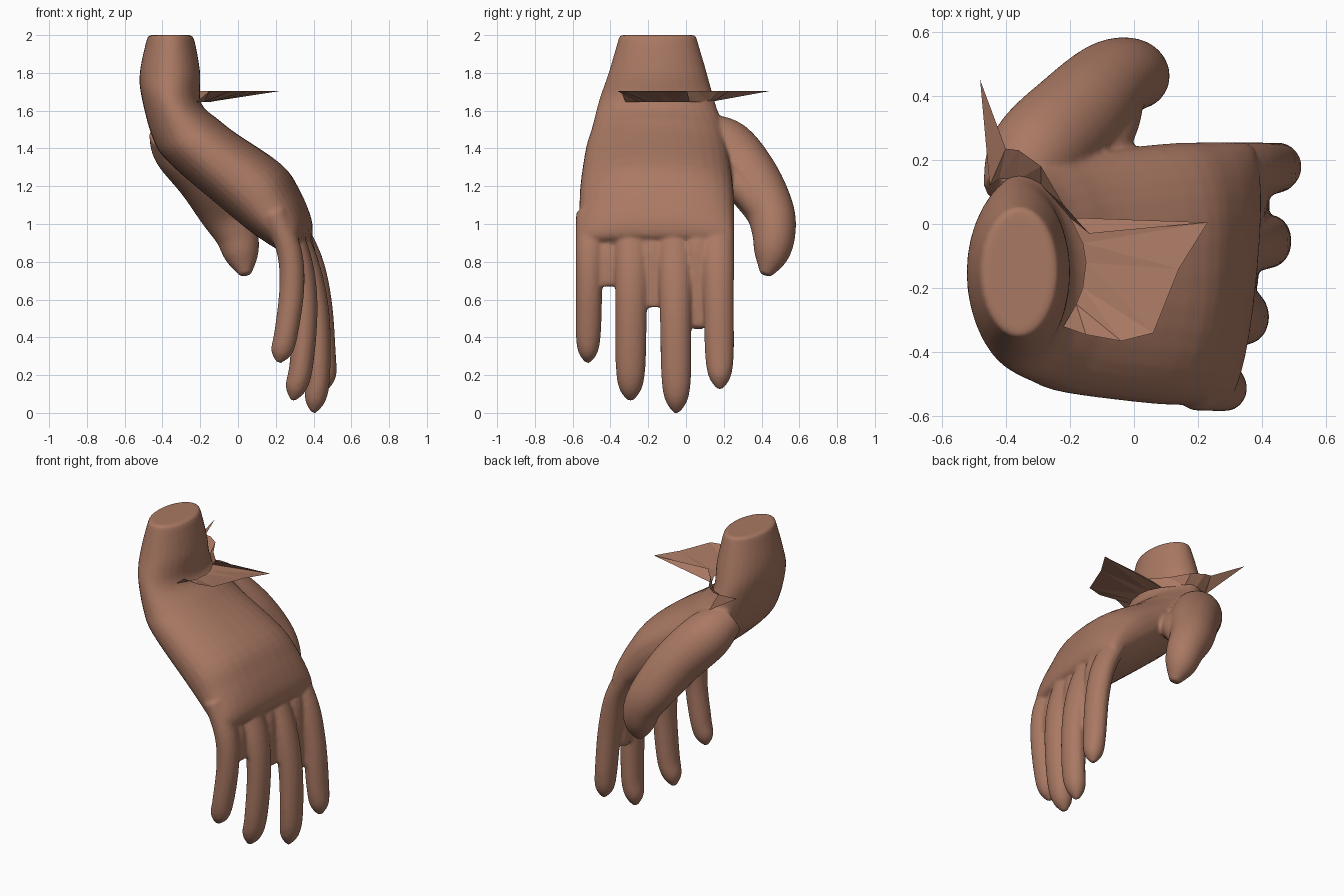
import bpy
import bmesh
import math
from mathutils import Vector

default_cube = bpy.data.objects.get("Cube")
if default_cube:
    bpy.data.objects.remove(default_cube, do_unlink=True)

skin = bpy.data.materials.new("warm_brown_skin")
skin.use_nodes = True
skin_colour = (0.40, 0.19, 0.125, 1.0)
skin.diffuse_color = skin_colour
shader = skin.node_tree.nodes["Principled BSDF"]
shader.inputs["Base Color"].default_value = skin_colour

SIDES = 32


def resample(rows, steps):
    """Smooth a list of number tuples with a Catmull-Rom spline."""
    result = []
    last = len(rows) - 1
    for i in range(last):
        a, b, c, d = (rows[max(0, min(last, i + k))] for k in (-1, 0, 1, 2))
        for step in range(steps):
            t = step / steps
            result.append(tuple(
                q + t * (r - p + t * (2 * p - 5 * q + 4 * r - s + t * (3 * (q - r) + s - p))) / 2
                for p, q, r, s in zip(a, b, c, d)))
    return result + [rows[-1]]


def signed_power(value, power):
    return math.copysign(abs(value) ** power, value)


def make_object(name, bm):
    bmesh.ops.recalc_face_normals(bm, faces=bm.faces)
    mesh = bpy.data.meshes.new(name)
    bm.to_mesh(mesh)
    bm.free()
    mesh.materials.append(skin)
    obj = bpy.data.objects.new(name, mesh)
    bpy.context.collection.objects.link(obj)
    return obj


def loft(bm, rings):
    """Skin a row of equal-sized rings and cap both ends."""
    loops = [[bm.verts.new(p) for p in ring] for ring in rings]
    for low, high in zip(loops, loops[1:]):
        for i in range(SIDES):
            j = (i + 1) % SIDES
            bm.faces.new((low[i], low[j], high[j], high[i]))
    bm.faces.new(reversed(loops[0]))
    bm.faces.new(loops[-1])


def tube(bm, rows, steps=5):
    """Oval tube; each row is x, y, z, half width, half thickness."""
    rows = resample(rows, steps)
    centres = [Vector(row[:3]) for row in rows]
    rings = []
    for i, row in enumerate(rows):
        tangent = (centres[min(i + 1, len(rows) - 1)] - centres[max(i - 1, 0)]).normalized()
        across = Vector((0, 1, 0))
        across = (across - tangent * across.dot(tangent)).normalized()
        depth = tangent.cross(across)
        ring = []
        for k in range(SIDES):
            angle = math.tau * k / SIDES
            ring.append(centres[i] + across * (row[3] * math.cos(angle))
                        + depth * (row[4] * math.sin(angle)))
        rings.append(ring)
    loft(bm, rings)


hand = bmesh.new()

# Wrist and palm: back x, z; palm x, z; y range; sideways slant; roundness
palm_rows = [
    (-.25, 2, -.47, 2, -.35, .05, 0, 1),
    (-.23, 1.97, -.485, 1.97, -.36, .06, 0, 1),
    (-.2, 1.8, -.52, 1.8, -.41, .11, 0, 1),
    (-.195, 1.64, -.51, 1.67, -.46, .15, 0, 1),
    (-.1, 1.55, -.45, 1.45, -.5, .2, 0, .95),
    (-.01, 1.48, -.36, 1.32, -.53, .22, 0, .9),
    (.23, 1.315, -.08, 1.08, -.56, .25, .02, .85),
    (.32, 1.18, .07, .96, -.565, .255, .035, .85),
    (.375, 1.04, .19, .88, -.575, .255, .04, .85),
    (.38, .95, .24, .86, -.57, .25, .04, .85),
    (.35, .91, .27, .87, -.54, .22, .04, .9),
]
palm_rings = []
for bx, bz, px, pz, y0, y1, slant, power in resample(palm_rows, 4):
    ring = []
    for k in range(SIDES):
        angle = math.tau * k / SIDES
        c = signed_power(math.cos(angle), power)
        s = signed_power(math.sin(angle), power)
        ring.append(((bx + px) / 2 + c * (bx - px) / 2 + s * slant,
                     (y0 + y1) / 2 + s * (y1 - y0) / 2,
                     (bz + pz) / 2 + c * (bz - pz) / 2))
    palm_rings.append(ring)
loft(hand, palm_rings)

# Fingers: y at root and tip, half width, root and tip z, then x at five heights
fingers = (
    (-.505, -.52, .07, 1.06, .265, (.19, .27, .285, .255, .215)),
    (-.285, -.295, .083, 1, .065, (.26, .335, .355, .335, .29)),
    (-.06, -.05, .083, 1, 0, (.28, .375, .42, .425, .4)),
    (.165, .18, .08, 1.06, .125, (.25, .375, .43, .455, .47)),
)
for root_y, tip_y, width, root_z, tip_z, xs in fingers:
    rows = []
    for x, f, spread in zip(xs, (0, .25, .5, .8, 1), (1.1, 1.08, 1, .95, .18)):
        rows.append((x, root_y + (tip_y - root_y) * f, root_z + (tip_z - root_z) * f,
                     width * spread, .066 * min(1, spread)))
    # Keep the finger full until just before the pointed tip
    a, b = rows[-2], rows[-1]
    knuckle = tuple(p + (q - p) * .65 for p, q in zip(a[:3], b[:3]))
    rows.insert(-1, knuckle + (width * .72, .055))
    tube(hand, rows)

# Thin webs joining neighbouring fingers
for x, y, bottom in ((.29, -.41, .67), (.34, -.17, .56), (.375, .065, .46)):
    tube(hand, [(x - .06, y, .97, .07, .04), (x, y, .85, .06, .035),
                (x + .02, y, bottom + .04, .05, .028), (x + .02, y, bottom, .045, .02)])

# Thumb and the fleshy web between it and the palm
tube(hand, [
    (-.38, .09, 1.5, .09, .1),
    (-.31, .21, 1.41, .15, .15),
    (-.18, .335, 1.25, .155, .15),
    (-.08, .44, 1.08, .13, .135),
    (-.01, .465, .95, .115, .115),
    (.02, .45, .83, .09, .09),
    (.04, .42, .73, .03, .03),
])
tube(hand, [
    (-.2, .1, 1.33, .08, .08),
    (-.11, .22, 1.26, .08, .08),
    (-.06, .33, 1.16, .08, .08),
    (-.04, .4, 1.06, .07, .07),
])

# Fuse the parts into one continuous skin
hand_object = make_object("hand", hand)
remesh = hand_object.modifiers.new("fuse", "REMESH")
remesh.mode = "VOXEL"
remesh.voxel_size = 0.012
remesh.use_smooth_shade = True
soften = hand_object.modifiers.new("soften", "SMOOTH")
soften.factor = 0.5
soften.iterations = 3


# Ragged sheets sticking out of the wrist, with a lower inner edge
def ragged_sheet(name, inner, outer):
    bm = bmesh.new()
    low = [bm.verts.new((x, y, 1.645)) for x, y in inner]
    high = [bm.verts.new((x, y, 1.705)) for x, y in outer]
    for i in range(len(inner) - 1):
        bm.faces.new((low[i], low[i + 1], high[i]))
        bm.faces.new((low[i + 1], high[i + 1], high[i]))
    make_object(name, bm)


ragged_sheet("back_sheet",
             [(-.22, -.32), (-.18, -.25), (-.16, -.2), (-.15, -.12), (-.16, -.06), (-.2, .02),
              (-.25, .08)],
             [(-.15, -.345), (-.04, -.365), (.06, -.34), (.14, -.14), (.23, .005), (-.14, -.03),
              (-.22, .06)])
ragged_sheet("thumb_side_sheet",
             [(-.25, .08), (-.29, .12), (-.36, .14), (-.42, .14), (-.45, .12)],
             [(-.22, .06), (-.29, .18), (-.36, .23), (-.4, .235), (-.48, .45)])
